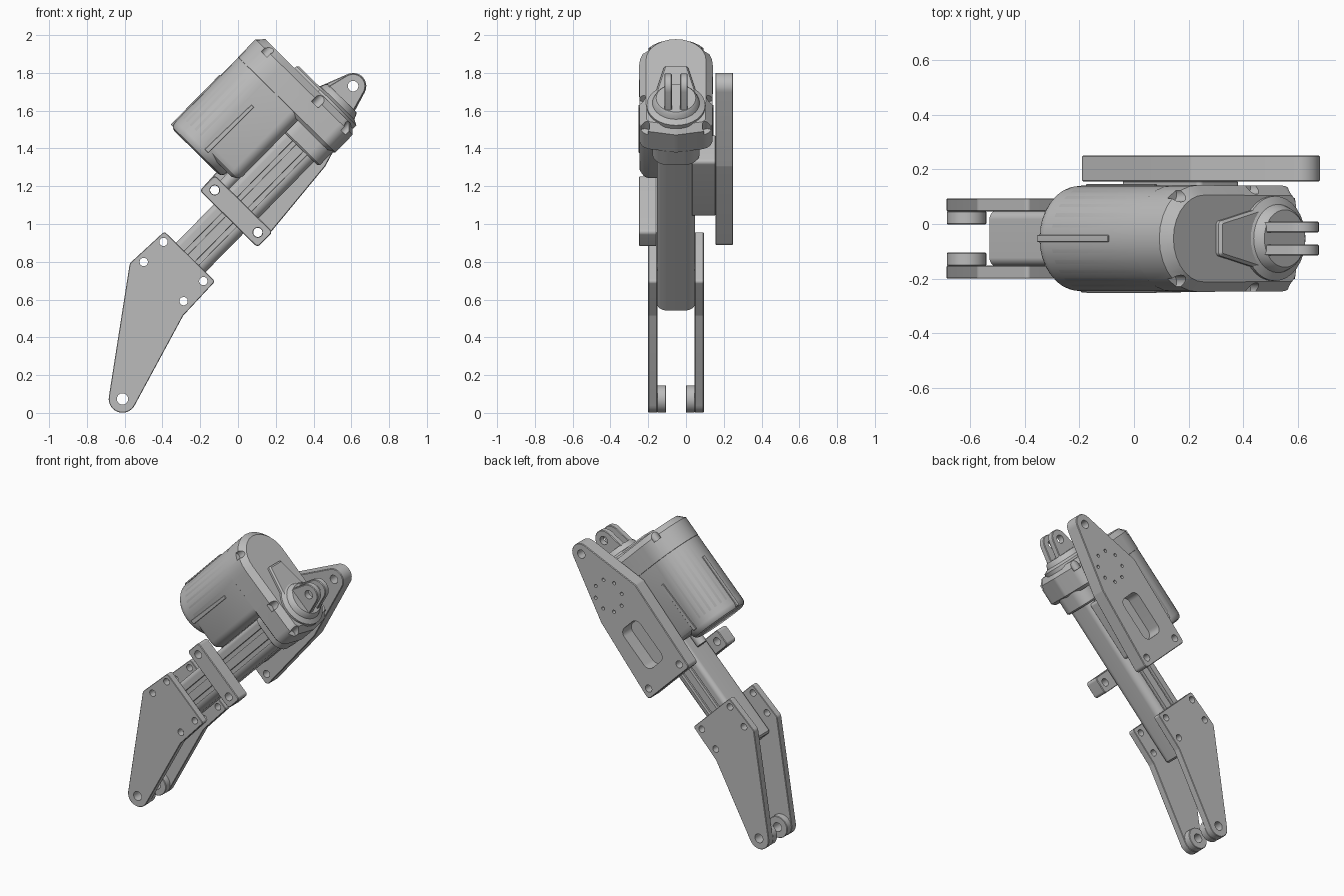
import bpy, bmesh
from math import pi, cos, sin, acos, atan2, hypot, radians
from mathutils import Matrix, Vector

cube = bpy.data.objects.get("Cube")
if cube:
    bpy.data.objects.remove(cube, do_unlink=True)

grey = bpy.data.materials.new("machined grey")
grey.use_nodes = True
grey.diffuse_color = (0.5, 0.5, 0.5, 1)
grey.node_tree.nodes["Principled BSDF"].inputs["Base Color"].default_value = (0.5, 0.5, 0.5, 1)

# Working frame: x along the actuator, y sideways, z from the tube up to the motor
TILT = Matrix.Rotation(radians(-45.5), 4, 'Y')
FRAME = TILT @ Matrix.Translation((0, 0, 0.755))
MID = -0.053
STEPS = 14
parts = []


def belt(circles, inset=0):
    """Outline stretched counter-clockwise around circles; negative radius is a hollow corner."""
    cs = [(a, b, r - inset) for a, b, r in circles]
    if len(cs) == 1:
        a, b, r = cs[0]
        return [(a + r * cos(2 * pi * i / 32), b + r * sin(2 * pi * i / 32)) for i in range(32)]
    normals = []
    for i, (a, b, r) in enumerate(cs):
        a2, b2, r2 = cs[(i + 1) % len(cs)]
        da, db = a2 - a, b2 - b
        normals.append(atan2(db, da) - acos((r - r2) / hypot(da, db)))
    pts = []
    for i, (a, b, r) in enumerate(cs):
        turn = (normals[i] - normals[i - 1]) % (2 * pi)
        if r < 0 and turn > pi:
            turn -= 2 * pi
        for k in range(STEPS + 1):
            t = normals[i - 1] + turn * k / STEPS
            pts.append((a + r * cos(t), b + r * sin(t)))
    return pts


def loft(name, axis, circles, rings, cutters=()):
    """Solid along an axis; rings are (position, inset) pairs."""
    bm = bmesh.new()
    loops = []
    for pos, inset in rings:
        pts = belt(circles, inset)
        loops.append([bm.verts.new((pos, a, b) if axis == 'X' else (a, pos, b)) for a, b in pts])
    for lo, hi in zip(loops, loops[1:]):
        for i in range(len(lo)):
            j = (i + 1) % len(lo)
            bm.faces.new((lo[i], lo[j], hi[j], hi[i]))
    bm.faces.new(loops[0])
    bm.faces.new(loops[-1])
    bmesh.ops.recalc_face_normals(bm, faces=bm.faces)
    mesh = bpy.data.meshes.new(name)
    bm.to_mesh(mesh)
    bm.free()
    mesh.materials.append(grey)
    ob = bpy.data.objects.new(name, mesh)
    bpy.context.collection.objects.link(ob)
    ob.matrix_world = FRAME
    for cutter in cutters:
        cutter.hide_render = True
        mod = ob.modifiers.new("cut", 'BOOLEAN')
        mod.operation = 'DIFFERENCE'
        mod.object = cutter
        bpy.context.view_layer.objects.active = ob
        bpy.ops.object.modifier_apply(modifier=mod.name)
    for cutter in cutters:
        parts.remove(cutter)
        bpy.data.objects.remove(cutter, do_unlink=True)
    parts.append(ob)
    return ob


def slab(lo, hi, edge=0.004):
    return [(lo, edge), (lo + edge, 0), (hi - edge, 0), (hi, edge)]


def box(a0, a1, b0, b1, r):
    return [(a0 + r, b0 + r, r), (a1 - r, b0 + r, r), (a1 - r, b1 - r, r), (a0 + r, b1 - r, r)]


def drill(axis, spots, r, lo, hi):
    return [loft("drill", axis, [(a, b, r)], [(lo, 0), (hi, 0)]) for a, b in spots]


# Grooved actuator tube with collar
grooves = [loft("groove", 'X', box(MID + s * 0.102 - 0.022, MID + s * 0.102 + 0.022, v - 0.014, v + 0.014, 0.003),
                [(0, 0), (1.25, 0)]) for s in (-1, 1) for v in (-0.045, 0.035)]
loft("actuator_tube", 'X',
     [(MID - 0.05, -0.06, 0.05), (MID + 0.05, -0.06, 0.05), (MID + 0.07, 0.08, 0.03), (MID - 0.07, 0.08, 0.03)],
     slab(0.115, 1.34, 0.012), grooves)
loft("tube_collar", 'X', [(MID - 0.04, -0.06, 0.085), (MID + 0.04, -0.06, 0.085),
                          (MID + 0.04, 0.06, 0.085), (MID - 0.04, 0.06, 0.085)], slab(1.23, 1.35, 0.01))
loft("sensor_rod", 'X', [(MID, 0.14, 0.035)], slab(0.79, 1.0))

# Motor can and its flat-sided housing
loft("motor_can", 'X', [(MID, 0.37, 0.193)], [(0.828, 0.03), (0.836, 0.012), (0.85, 0.003), (0.87, 0), (1.36, 0)])
loft("motor_housing", 'X', [(MID - 0.133, 0.165, 0.06), (MID + 0.133, 0.165, 0.06), (MID, 0.37, 0.193)],
     [(0.868, 0.04), (0.885, 0.012), (0.91, 0), (1.36, 0)])
for s in (-1, 1):
    loft("side_rib", 'Y', [(0.875, 0.325, 0.004), (1.21, 0.322, 0.004), (1.21, 0.334, 0.004), (0.875, 0.345, 0.004)],
         slab(MID + s * 0.193 - 0.006, MID + s * 0.193 + 0.006, 0.002))
loft("top_rib", 'X', box(MID - 0.012, MID + 0.012, 0.54, 0.569, 0.003), slab(0.84, 1.21, 0.002))

# Gear head with notched screw corners
notches = drill('X', [(MID + s * y, v) for s in (-1, 1) for y, v in ((0.16, 0.477), (0.188, 0.098), (0.165, -0.11))],
                0.026, 1.45, 1.6)
loft("gear_head", 'X', [(MID, -0.088, 0.068), (MID + 0.125, -0.065, 0.068), (MID, 0.37, 0.195), (MID - 0.125, -0.065, 0.068)],
     [(1.325, 0.02), (1.345, 0), (1.475, 0), (1.512, 0.036)], notches)
loft("raised_pad", 'X', [(MID - 0.1, 0.08, 0.015), (MID + 0.1, 0.08, 0.015),
                         (MID + 0.05, 0.295, 0.015), (MID - 0.05, 0.295, 0.015)], slab(1.5, 1.535, 0.01))

# Rear clevis
loft("clevis_boss", 'X', [(MID, 0.02, 0.155)], [(1.5, 0), (1.525, 0), (1.54, 0.03), (1.565, 0.04), (1.575, 0.05)])
for s in (-1, 1):
    y = MID + s * 0.042
    loft("clevis_ear", 'Y', [(1.661, 0.023, 0.066), (1.55, 0.105, 0.015), (1.53, 0.105, 0.015),
                             (1.53, -0.06, 0.015), (1.55, -0.06, 0.015)],
         slab(y - 0.02, y + 0.02), drill('Y', [(1.661, 0.023)], 0.028, y - 0.1, y + 0.1))

# Clamp strap across the front of the tube
loft("clamp_strap", 'Y', box(0.697, 0.812, -0.215, 0.215, 0.02), slab(-0.25, -0.155),
     drill('Y', [(0.755, -0.16), (0.755, 0.16)], 0.026, -0.4, 0))

# Large back plate with window, screw ring and mounting holes
ring = [(1.355 + 0.105 * cos((k + 0.5) * pi / 4), 0.01 + 0.105 * sin((k + 0.5) * pi / 4)) for k in range(8)]
cuts = drill('Y', ring, 0.011, 0.1, 0.3)
cuts += drill('Y', [(0.755, -0.16), (0.755, 0.16)], 0.024, 0.1, 0.3)
cuts += drill('Y', [(1.661, 0.023)], 0.028, 0.1, 0.3)
cuts.append(loft("window", 'Y', box(0.84, 1.14, -0.08, 0.09, 0.045), [(0.1, 0), (0.3, 0)]))
loft("back_plate", 'Y', [(1.661, 0.023, 0.07), (1.3, 0.21, 0.03), (0.727, 0.19, 0.025),
                         (0.727, -0.19, 0.025), (1.25, -0.14, 0.03)], slab(0.155, 0.25), cuts)
loft("plate_spacer", 'Y', box(0.81, 1.22, -0.1, 0.11, 0.02), slab(0.03, 0.157))

# Pair of lower bracket plates with pivot bosses
outline = [(-0.376, -0.267, 0.073), (0.17, -0.227, -0.04), (0.396, -0.165, 0.016),
           (0.396, 0.181, 0.016), (0.172, 0.178, 0.03)]
for side, s in (("front", -1), ("back", 1)):
    inner, outer = sorted((MID + s * 0.099, MID + s * 0.147))
    holes = drill('Y', [(u, v) for u in (0.22, 0.369) for v in (-0.135, 0.161)], 0.022, -0.4, 0.3)
    holes += drill('Y', [(-0.376, -0.267)], 0.03, -0.4, 0.3)
    loft(side + "_bracket", 'Y', outline, slab(inner, outer, 0.003), holes)
    lo, hi = sorted((MID + s * 0.052, MID + s * 0.1))
    loft(side + "_pivot_boss", 'Y', [(-0.376, -0.267, 0.072)], slab(lo, hi, 0.003),
         drill('Y', [(-0.376, -0.267)], 0.03, -0.4, 0.3))

bpy.ops.object.select_all(action='DESELECT')
for ob in parts:
    ob.select_set(True)
bpy.context.view_layer.objects.active = parts[0]
bpy.ops.object.shade_smooth_by_angle(angle=radians(30))
